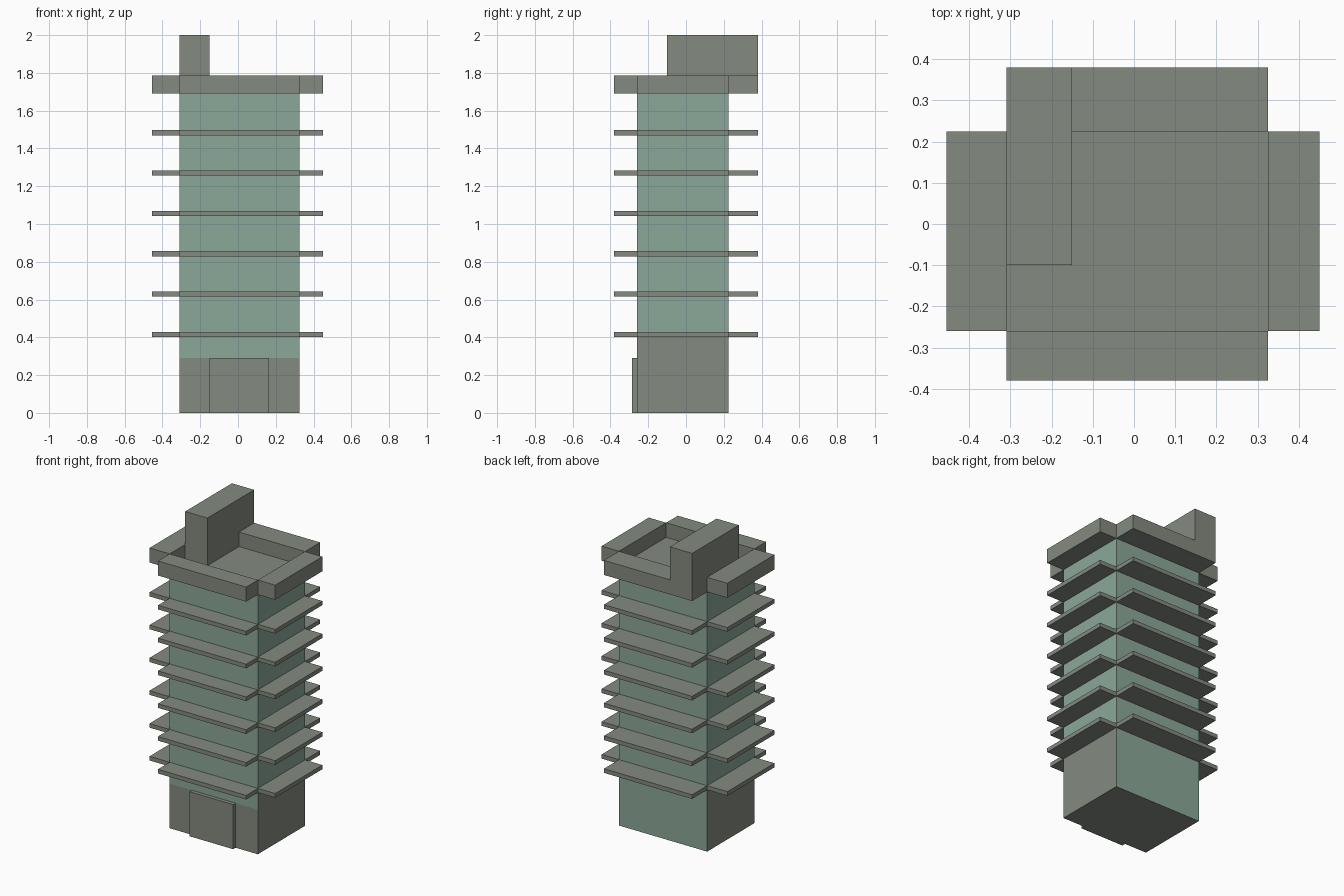
import bpy, bmesh

if "Cube" in bpy.data.objects:
    bpy.data.objects.remove(bpy.data.objects["Cube"])

X0, X1, Y0, Y1 = -0.31, 0.325, -0.26, 0.225   # core footprint
XL, XR, YF, YB = -0.455, 0.45, -0.38, 0.38    # balcony reach
ROOF, RIM = 1.69, 1.785


def material(name, rgb):
    m = bpy.data.materials.new(name)
    m.diffuse_color = (*rgb, 1)
    m.use_nodes = True
    m.node_tree.nodes["Principled BSDF"].inputs["Base Color"].default_value = m.diffuse_color
    return m


CONCRETE = material("concrete", (0.23, 0.255, 0.215))
GLASS = material("green_glass", (0.26, 0.39, 0.32))


def finish(name, bm, mats):
    bmesh.ops.recalc_face_normals(bm, faces=bm.faces)
    me = bpy.data.meshes.new(name)
    bm.to_mesh(me)
    bm.free()
    for m in mats:
        me.materials.append(m)
    ob = bpy.data.objects.new(name, me)
    bpy.context.collection.objects.link(ob)
    return ob


def box(name, x, y, z):
    bm = bmesh.new()
    bmesh.ops.create_cube(bm, size=1)
    for v in bm.verts:
        v.co = [r[0] if c < 0 else r[1] for c, r in zip(v.co, (x, y, z))]
    return finish(name, bm, [CONCRETE])


def four_sides(name, z):
    # one ledge on each side of the core, leaving the corners open
    box(name + "_front", (X0, X1), (YF, Y0), z)
    box(name + "_back", (X0, X1), (Y1, YB), z)
    box(name + "_left", (XL, X0), (Y0, Y1), z)
    box(name + "_right", (X1, XR), (Y0, Y1), z)


# Core: stacked rings, concrete low walls, glass above and all the way down the back
bm = bmesh.new()
corners = [(X0, Y0), (X1, Y0), (X1, Y1), (X0, Y1)]
rings = [[bm.verts.new((x, y, z)) for x, y in corners] for z in (0, 0.29, 0.415, ROOF)]
concrete_levels = (1, 2, 0, 2)   # front, right, back, left
for level, (lo, hi) in enumerate(zip(rings, rings[1:])):
    for s in range(4):
        t = (s + 1) % 4
        f = bm.faces.new((lo[s], lo[t], hi[t], hi[s]))
        f.material_index = 0 if level < concrete_levels[s] else 1
bm.faces.new(rings[0][::-1])
bm.faces.new(rings[-1])
finish("tower_core", bm, [CONCRETE, GLASS])

# Entrance block on the front
box("entrance", (-0.15, 0.165), (-0.285, Y0), (0, 0.29))

# Floor ledges
for i in range(6):
    z = 0.402 + 0.2135 * i
    four_sides(f"ledge_{i + 1}", (z, z + 0.027))

# Deep roof rim around the sunken roof
four_sides("roof_rim", (ROOF, RIM))

# Stair house on the roof, flush with the back rim
box("stair_house", (X0, -0.15), (-0.10, YB), (ROOF, 2.0))
